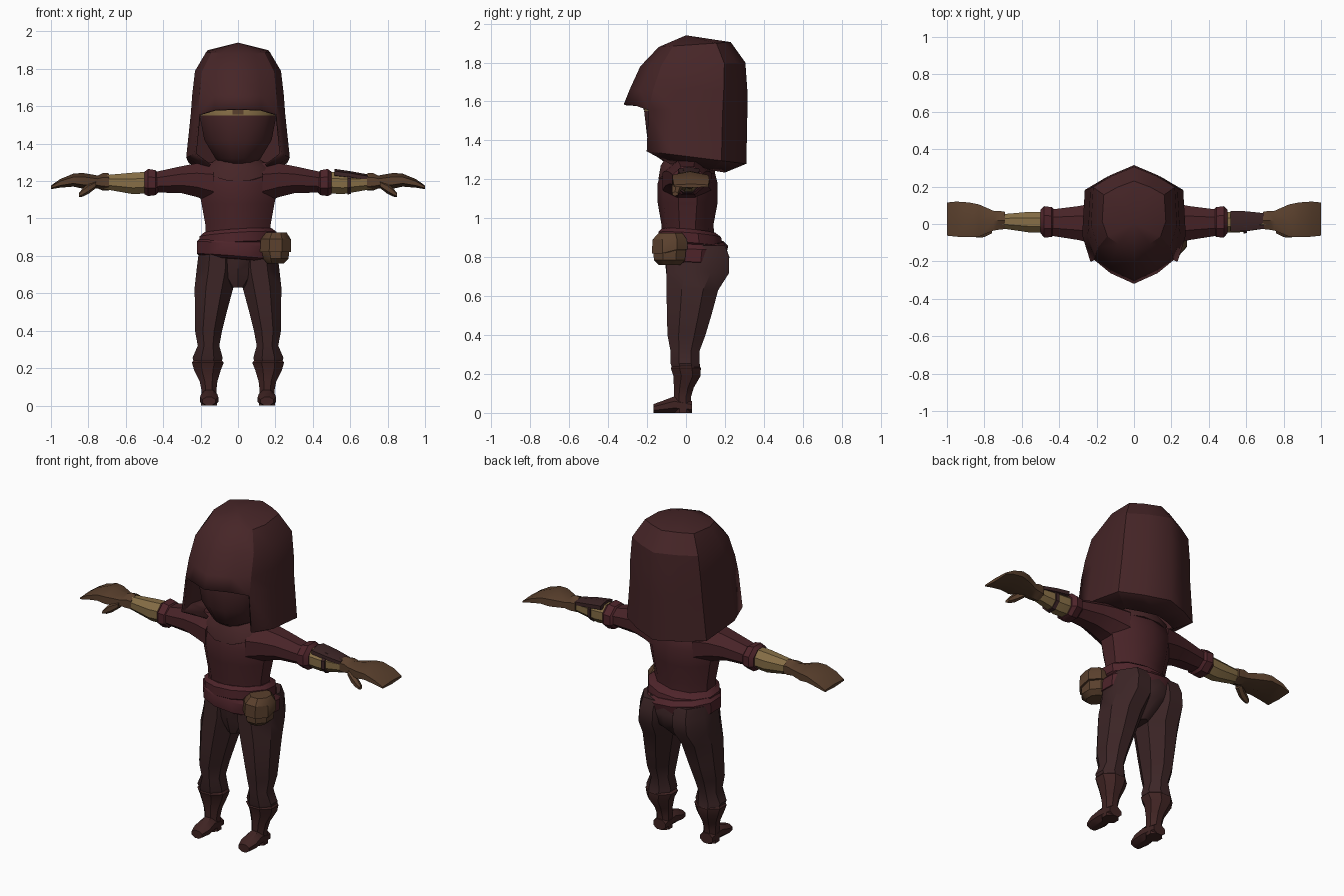
import bpy, bmesh, math
from mathutils import Vector


def material(name, r, g, b):
    lin = lambda c: ((c / 255 + 0.055) / 1.055) ** 2.4
    m = bpy.data.materials.new(name)
    m.diffuse_color = (lin(r), lin(g), lin(b), 1)
    return m


CLOTH = material("dark red cloth", 70, 37, 39)
TUNIC = material("tunic red", 72, 35, 39)
TROUSER = material("trouser brown", 60, 37, 38)
BOOT = material("boot brown", 64, 36, 35)
SASH = material("sash red", 78, 36, 42)
SKIN = material("tan wraps", 134, 110, 70)
GLOVE = material("glove leather", 90, 64, 45)


def finish(name, bm, mat, mirror=False, smooth=35):
    bmesh.ops.recalc_face_normals(bm, faces=bm.faces)
    me = bpy.data.meshes.new(name)
    bm.to_mesh(me)
    bm.free()
    ob = bpy.data.objects.new(name, me)
    bpy.context.collection.objects.link(ob)
    me.materials.append(mat)
    if mirror:
        ob.modifiers.new("mirror", 'MIRROR')
    bpy.context.view_layer.objects.active = ob
    ob.select_set(True)
    bpy.ops.object.shade_smooth_by_angle(angle=math.radians(smooth))
    ob.select_set(False)
    return ob


def tube(name, axis, sections, mat, n=8, mirror=False, skew=None):
    """Loft n-sided rings; each section is (t, u0, u1, v0, v1)."""
    bm = bmesh.new()
    rings = []
    k = 1 / math.cos(math.pi / n)
    for t, u0, u1, v0, v1 in sections:
        ring = []
        for i in range(n):
            a = 2 * math.pi * (i + 0.5) / n
            u = (u0 + u1) / 2 + (u1 - u0) / 2 * k * math.cos(a)
            v = (v0 + v1) / 2 + (v1 - v0) / 2 * k * math.sin(a)
            p = Vector({'x': (t, u, v), 'y': (u, t, v), 'z': (u, v, t)}[axis])
            if skew:
                p.z += skew(p)
            ring.append(bm.verts.new(p))
        rings.append(ring)
    for a, b in zip(rings, rings[1:]):
        for i in range(n):
            bm.faces.new((a[i], a[(i + 1) % n], b[(i + 1) % n], b[i]))
    bm.faces.new(rings[0])
    bm.faces.new(rings[-1])
    return finish(name, bm, mat, mirror)


def sym(rows):
    return [(z, -w, w, f, b) for z, w, f, b in rows]


# Hood: half columns from front to back, mirrored; lower rings leave the face open
COLS = [(0, 0), (.5, .09), (.84, .2), (1, .42), (.95, .8), (.52, .91), (0, 1)]
# (front z, back z, half width, front y, back y, first column)
HOOD = [(1.88, 1.905, .17, -.14, .23, 0), (1.78, 1.80, .23, -.235, .305, 0),
        (1.66, 1.66, .245, -.29, .315, 0), (1.585, 1.53, .252, -.32, .315, 0),
        (1.36, 1.28, .277, -.33, .31, 2), (1.29, 1.235, .18, -.15, .2, 2)]
bm = bmesh.new()
top = bm.verts.new((0, 0, 1.94))
rings = []
for zf, zb, w, f, b, first in HOOD:
    ring = []
    for i, (cx, cy) in enumerate(COLS):
        z = zf + (zb - zf) * cy
        if zf == 1.585 and i == 2:
            z = 1.555
        ring.append(bm.verts.new((cx * w, f + (b - f) * cy, z)) if i >= first else None)
    rings.append(ring)
for i in range(6):
    bm.faces.new((top, rings[0][i], rings[0][i + 1]))
    for a, b in zip(rings, rings[1:]):
        if b[i]:
            bm.faces.new((a[i], a[i + 1], b[i + 1], b[i]))
hood = finish("hood", bm, CLOTH, True, 28)
solid = hood.modifiers.new("thickness", 'SOLIDIFY')
solid.thickness = 0.012
solid.offset = -1

# Masked head with the open eye band
head = tube("masked_head", 'z', sym([(1.275, .06, -.09, .1), (1.32, .12, -.155, .12), (1.42, .18, -.2, .15),
            (1.55, .205, -.215, .16), (1.595, .2, -.21, .16), (1.75, .15, -.15, .16)]), CLOTH, 12)
head.data.materials.append(SKIN)
for p in head.data.polygons:
    if 1.55 < p.center.z < 1.595 and p.normal.y < -.3:
        p.material_index = 1
tube("nose_bridge", 'y', [(-.218, -.03, .03, 1.555, 1.59), (-.21, -.03, .03, 1.555, 1.59)], GLOVE, 4)

# Torso and draped collar
tube("torso", 'z', sym([(.86, .17, -.12, .14), (.97, .175, -.12, .135), (1.08, .195, -.138, .155),
     (1.18, .215, -.138, .155), (1.26, .19, -.115, .135), (1.31, .1, -.09, .11)]), TUNIC, 10)
tube("collar", 'z', sym([(1.23, .2, -.142, .15), (1.27, .19, -.13, .145), (1.32, .11, -.1, .12)]), CLOTH, 12,
     skew=lambda p: -.045 * max(0, 1 - abs(p.x) / .15) if p.y < 0 and p.z < 1.25 else 0)

# Sleeves, cuffs, wrapped forearms and gloves
tube("sleeve", 'x', [(.13, -.12, .13, 1.08, 1.3), (.22, -.105, .11, 1.115, 1.295), (.3, -.085, .095, 1.135, 1.28),
     (.46, -.06, .075, 1.14, 1.245)], TUNIC, 8, True)
tube("sleeve_cuff", 'x', [(.425, -.055, .075, 1.14, 1.24), (.44, -.07, .09, 1.125, 1.258),
     (.48, -.072, .095, 1.12, 1.265), (.5, -.05, .075, 1.13, 1.25)], SASH, 8, True)
tube("forearm", 'x', [(.48, -.045, .065, 1.135, 1.25), (.56, -.045, .065, 1.13, 1.245),
     (.73, -.02, .05, 1.16, 1.23)], SKIN, 8, True)
tube("glove", 'x', [(.69, -.027, .065, 1.155, 1.235), (.72, -.03, .07, 1.155, 1.238), (.75, -.035, .07, 1.165, 1.225),
     (.83, -.068, .105, 1.165, 1.238), (.88, -.07, .115, 1.175, 1.235), (.95, -.068, .12, 1.168, 1.208),
     (1, -.062, .115, 1.158, 1.175)], GLOVE, 6, True)
tube("thumb", 'x', [(.76, -.05, 0, 1.165, 1.2), (.8, -.07, -.025, 1.135, 1.185), (.83, -.073, -.035, 1.12, 1.158),
     (.85, -.07, -.042, 1.115, 1.135)], GLOVE, 6, True)
tube("arm_guard", 'x', [(.515, -.04, .07, 1.222, 1.262), (.6, -.038, .068, 1.212, 1.25),
     (.695, -.025, .058, 1.2, 1.233)], TROUSER, 6)
tube("guard_strap", 'x', [(.585, -.05, .069, 1.128, 1.25), (.605, -.049, .067, 1.132, 1.247)], TROUSER)

# Wound sash in two tilted layers, with a pouch
tilt = lambda p: .06 * p.x - .08 * p.y
tube("upper_sash", 'z', sym([(.85, .19, -.13, .17), (.865, .205, -.145, .19), (.915, .205, -.142, .18),
     (.935, .18, -.125, .15)]), SASH, 12, skew=tilt)
tube("lower_sash", 'z', sym([(.78, .195, -.115, .18), (.795, .22, -.14, .2), (.86, .22, -.148, .215),
     (.885, .195, -.135, .19)]), SASH, 12, skew=lambda p: -.08 * p.x - .03 * p.y)
tube("pouch", 'z', [(.76, .155, .245, -.14, -.03), (.785, .135, .27, -.165, -.005), (.84, .125, .275, -.168, 0),
     (.895, .13, .275, -.165, 0), (.92, .15, .255, -.14, -.03)], GLOVE)
tube("pouch_flap", 'z', [(.84, .118, .284, -.175, .008), (.89, .122, .282, -.172, .006),
     (.925, .15, .26, -.14, -.02)], GLOVE, skew=lambda p: -.02 if p.y < -.12 and p.z < .85 else 0)

# Trousers
tube("trouser_seat", 'z', sym([(.63, .04, -.07, .1), (.72, .12, -.095, .2), (.8, .19, -.1, .215),
     (.87, .19, -.11, .19)]), TROUSER, 10)
tube("trouser_leg", 'z', [(.86, .01, .2, -.1, .2), (.8, .005, .212, -.1, .222), (.72, .005, .222, -.1, .222),
     (.63, .025, .232, -.1, .165), (.5, .06, .23, -.098, .13), (.4, .085, .23, -.095, .1),
     (.32, .1, .215, -.08, .07), (.255, .082, .243, -.08, .07), (.225, .09, .235, -.07, .075)], TROUSER, 8, True)

# Boots
tube("boot_shaft", 'z', [(.245, .09, .235, -.07, .065), (.23, .076, .246, -.078, .076), (.19, .092, .235, -.065, .075),
     (.13, .11, .205, -.062, .04), (.08, .116, .195, -.062, .025), (0, .112, .197, -.06, .03)], BOOT, 8, True)
tube("boot_foot", 'y', [(.03, .115, .195, 0, .06), (-.06, .11, .198, 0, .085), (-.12, .105, .203, 0, .062),
     (-.168, .12, .19, 0, .045)], BOOT, 8, True)
